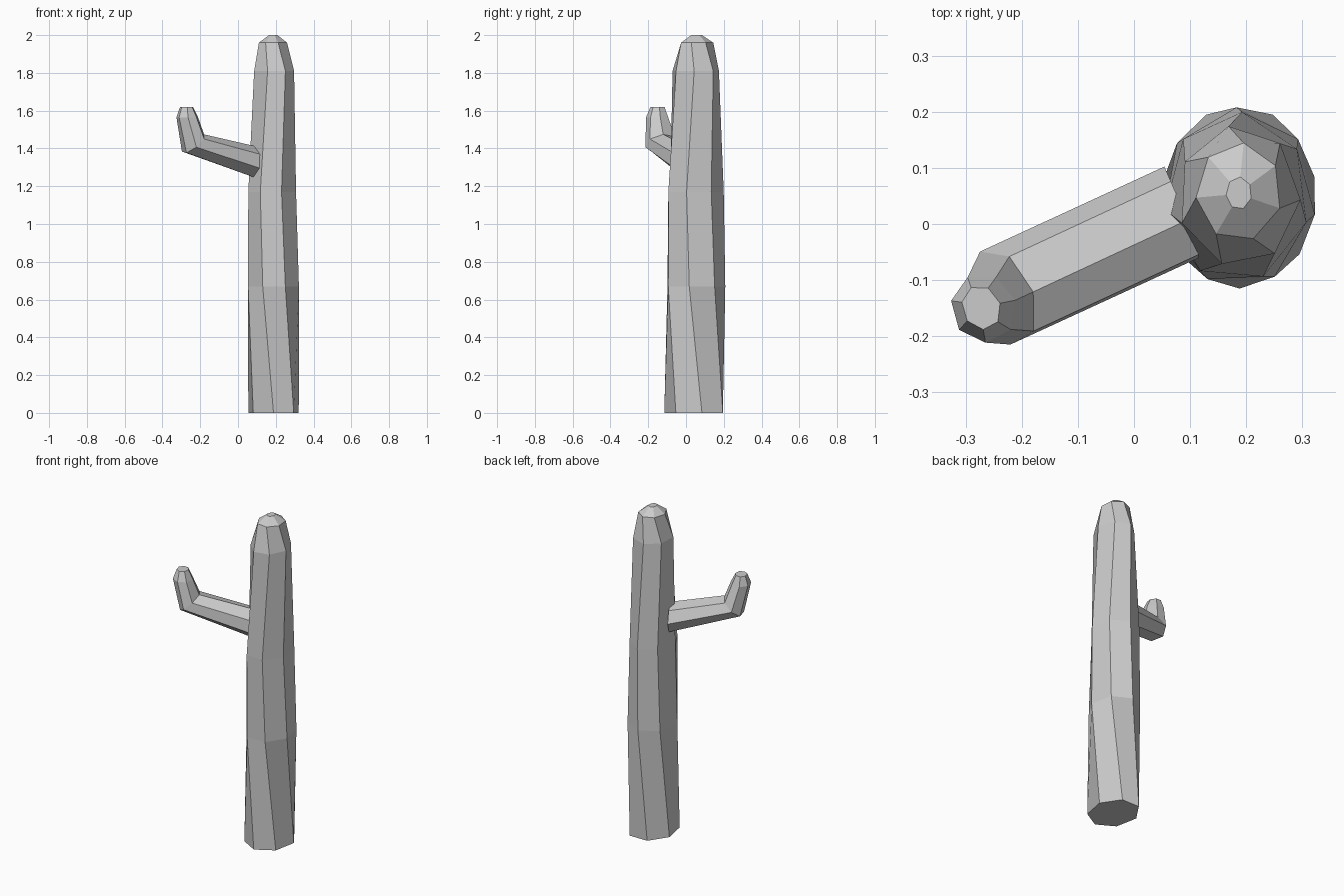
import bpy, bmesh
from math import sin, cos, radians
from mathutils import Vector

if "Cube" in bpy.data.objects:
    bpy.data.objects.remove(bpy.data.objects["Cube"])

SIDES = 7


def ring(center, u, v, phase):
    """Seven-sided cross-section spanned by half-axes u and v."""
    pts = []
    for i in range(SIDES):
        a = radians(phase + 360 * i / SIDES)
        pts.append(Vector(center) + Vector(u) * cos(a) + Vector(v) * sin(a))
    return pts


def loft(name, rings):
    """Skin consecutive rings and close both ends."""
    bm = bmesh.new()
    loops = [[bm.verts.new(p) for p in r] for r in rings]
    for a, b in zip(loops, loops[1:]):
        for i in range(SIDES):
            j = (i + 1) % SIDES
            bm.faces.new((a[i], a[j], b[j], b[i]))
    bm.faces.new(loops[0][::-1])
    bm.faces.new(loops[-1])
    bmesh.ops.recalc_face_normals(bm, faces=bm.faces)
    mesh = bpy.data.meshes.new(name)
    bm.to_mesh(mesh)
    bm.free()
    obj = bpy.data.objects.new(name, mesh)
    bpy.context.collection.objects.link(obj)
    return obj


# Trunk: centre x, y, z, radius x, y, twist
trunk = [
    (0.188, 0.048, 0.00, 0.137, 0.163, -90),
    (0.187, 0.048, 0.67, 0.138, 0.160, -114),
    (0.183, 0.048, 1.17, 0.130, 0.152, -120),
    (0.187, 0.050, 1.81, 0.110, 0.126, -106),
    (0.187, 0.057, 1.96, 0.077, 0.088, -122),
    (0.187, 0.055, 2.00, 0.023, 0.029, -122),
]
loft("trunk", [ring((x, y, z), (rx, 0, 0), (0, ry, 0), t)
               for x, y, z, rx, ry, t in trunk])

# Arm: leans out along -d, bends upward at a mitred elbow
d = Vector((0.917, 0.40, 0))
side = Vector((-0.40, 0.917, 0))
up = Vector((0, 0, 1))
arm = [
    ((0.090, 0.020, 1.325), side * 0.090, up * 0.087),
    ((-0.235, -0.130, 1.425), side * 0.090, d * 0.055 + up * 0.05),
    ((-0.268, -0.150, 1.565), side * 0.062, d * 0.058),
    ((-0.272, -0.149, 1.620), side * 0.040, d * 0.034),
]
loft("arm", [ring(c, u, v, -4) for c, u, v in arm])
